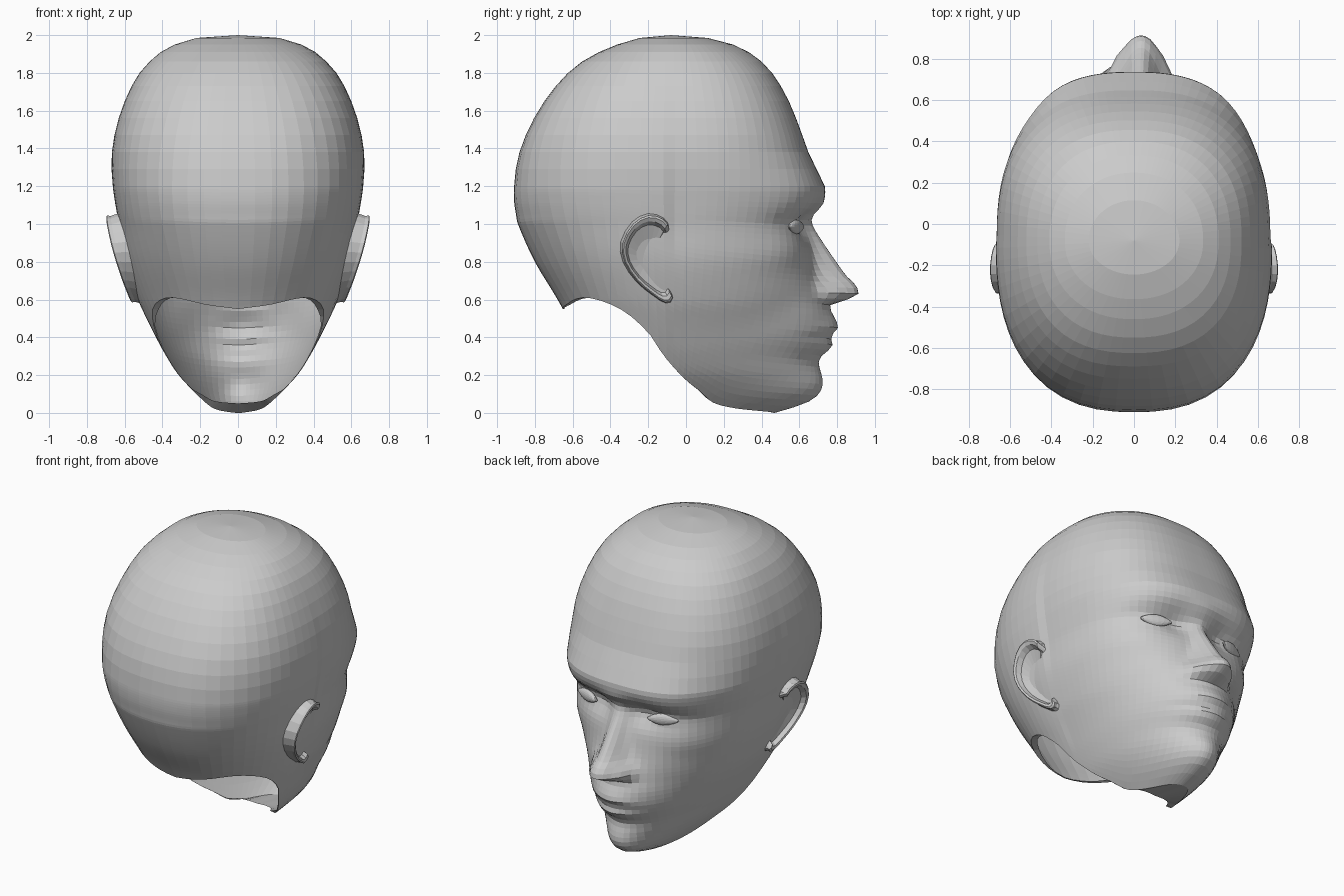
import bpy, bmesh
from math import sin, cos, pi, exp, atan2, hypot, radians

if "Cube" in bpy.data.objects:
    bpy.data.objects.remove(bpy.data.objects["Cube"])

CY = -0.08      # vertical axis of the skull sections
FX = 0.03       # the face sits slightly off centre


def sample(table, u):
    """Smooth (Hermite) lookup in rows of (key, values...)"""
    u = min(max(u, table[0][0]), table[-1][0])
    i = 0
    while i < len(table) - 2 and u > table[i + 1][0]:
        i += 1
    a, b = table[i], table[i + 1]
    p, q = table[max(i - 1, 0)], table[min(i + 2, len(table) - 1)]
    h = b[0] - a[0]
    t = (u - a[0]) / h
    out = []
    for k in range(1, len(a)):
        m0 = (b[k] - p[k]) / (b[0] - p[0]) * h
        m1 = (q[k] - a[k]) / (q[0] - a[0]) * h
        out.append((2*t**3 - 3*t*t + 1) * a[k] + (t**3 - 2*t*t + t) * m0
                   + (3*t*t - 2*t**3) * b[k] + (t**3 - t*t) * m1)
    return out


# horizontal sections: z, half width, front y, back y, squareness
SECTIONS = [
    (0.00, .13, .47, -.60, 2.0), (0.05, .175, .63, -.60, 2.1),
    (0.10, .225, .70, -.60, 2.1), (0.20, .315, .715, -.60, 2.0),
    (0.30, .38, .73, -.60, 1.95), (0.40, .435, .775, -.61, 1.95),
    (0.50, .485, .775, -.63, 2.0), (0.60, .53, .74, -.68, 2.05),
    (0.80, .595, .685, -.80, 2.15), (1.00, .63, .66, -.89, 2.35),
    (1.05, .64, .685, -.90, 2.4), (1.12, .652, .725, -.91, 2.45),
    (1.20, .663, .735, -.91, 2.5), (1.35, .67, .66, -.89, 2.5),
    (1.50, .648, .605, -.835, 2.55), (1.65, .60, .545, -.75, 2.5),
    (1.78, .535, .47, -.645, 2.45), (1.86, .468, .40, -.55, 2.35),
    (1.92, .395, .315, -.44, 2.2), (1.96, .31, .22, -.335, 2.1),
    (1.985, .22, .115, -.245, 2.0)]

# midline relief of nose, lips and chin: z, height, half width
RELIEF = [
    (0.08, 0, .12), (0.17, .012, .12), (0.28, -.022, .14), (0.35, .02, .14),
    (0.405, -.008, .17), (0.45, .025, .14), (0.52, .01, .10), (0.575, .02, .10),
    (0.615, .165, .105), (0.67, .185, .10), (0.72, .15, .082),
    (0.80, .11, .066), (0.90, .06, .055), (1.00, .012, .06), (1.05, -.005, .07),
    (1.10, .008, .1), (1.16, 0, .12)]

# edge of the open neck from under the chin round to the nape
NECK = [(0, .2, .05), (.11, .18, .06), (.17, .10, .085), (.32, 0, .18),
        (.42, -.12, .30), (.45, -.2, .42), (.42, -.33, .55), (.34, -.5, .61),
        (.15, -.62, .57), (0, -.65, .55)]
RIM = [(atan2(x, y - CY), hypot(x, y - CY), z) for x, y, z in NECK]


def bump(x, z, cx, cz, sx, sz):
    return exp(-((x - cx) / sx) ** 2 - ((z - cz) / sz) ** 2)


def radius(th, z):
    w, yf, yb, n = sample(SECTIONS, z)
    d = yf - CY if cos(th) > 0 else CY - yb
    if cos(th) > 0:
        n += .15 * exp(-((z - .95) / .3) ** 2)
    r = (abs(sin(th) / w) ** n + abs(cos(th) / d) ** n) ** (-1 / n)
    x = r * sin(th) - FX
    if cos(th) > 0:
        ax = abs(x)
        if RELIEF[0][0] < z < RELIEF[-1][0]:
            h, s = sample(RELIEF, z)
            r += h * exp(-(ax / s) ** 2.3)
        # eye sockets, eyelids, temples, cheekbones, hollow cheeks, nose wings
        r -= .05 * bump(ax, z, .17, 1.0, .11, .08)
        r -= .03 * bump(ax, z, .30, 1.0, .12, .06)
        r += .022 * bump(ax, z, .29, .985, .09, .04)
        r -= .018 * bump(ax, z, .57, 1.15, .12, .3)
        r += .015 * bump(ax, z, .40, .84, .12, .09)
        r -= .015 * bump(ax, z, .33, .52, .10, .12)
        r += .025 * bump(ax, z, .11, .635, .035, .04)
    return r


def make(name, bm):
    bmesh.ops.recalc_face_normals(bm, faces=bm.faces)
    me = bpy.data.meshes.new(name)
    bm.to_mesh(me)
    bm.free()
    ob = bpy.data.objects.new(name, me)
    bpy.context.collection.objects.link(ob)
    return ob


def loft(bm, rings, cap):
    """Join closed rings of points; finish on a cap point"""
    vs = [[bm.verts.new(p) for p in ring] for ring in rings]
    n = len(vs[0])
    for a, b in zip(vs, vs[1:]):
        for i in range(n):
            j = (i + 1) % n
            bm.faces.new((a[i], a[j], b[j], b[i]))
    tip = bm.verts.new(cap)
    for i in range(n):
        bm.faces.new((vs[-1][i], vs[-1][(i + 1) % n], tip))


# head shell: columns crowd towards the face, open at the neck
HALF = 40
half = [pi * (i / HALF) ** 1.4 for i in range(HALF + 1)]
angles = half + [-a for a in half[-2:0:-1]]
angles = [a + .037 * (1 - abs(a) / pi) ** 4 for a in angles]
levels = [1.2 * i / 40 for i in range(41)]
levels += [1.29, 1.38, 1.47, 1.56, 1.65, 1.73, 1.80, 1.86, 1.91, 1.95, 1.985]


def point(th, r, z):
    return (r * sin(th), CY + r * cos(th), z)


def wall_bottom(th):
    a = abs(th)
    return max(0, sample(RIM, a)[1] - .052 * max(0, 1 - a / radians(60)))


rim_ring = []
for th in angles:
    r, z = sample(RIM, abs(th))
    rim_ring.append(point(th, min(r, radius(th, wall_bottom(th)) * .985), z))
rings = [rim_ring]
for lv in levels:
    ring = []
    for th in angles:
        zw = wall_bottom(th)
        z = lv if lv >= 1.2 else zw + lv * (1.2 - zw) / 1.2
        ring.append(point(th, radius(th, z), z))
    rings.append(ring)
bm = bmesh.new()
loft(bm, rings, (0, -.08, 2.0))
make("head", bm)

# ears: outline in side view, lofted through rim and hollow
EAR = [(-.085, .96), (-.12, 1.025), (-.20, 1.045), (-.28, 1.0), (-.335, .9),
       (-.325, .8), (-.26, .7), (-.18, .63), (-.11, .585), (-.07, .61),
       (-.10, .72), (-.09, .84)]
closed = [(i, *EAR[i % len(EAR)]) for i in range(-1, len(EAR) + 2)]
outline = [sample(closed, i / 2) for i in range(2 * len(EAR))]
STEPS = [(1.12, -.11), (.99, -.02), (1, 0), (.95, .006), (.86, 0),
         (.78, -.03), (.45, -.045)]


def ear_point(side, y, z, k, dx):
    # the front edge sinks into the cheek
    sink = .9 * max(0, y + .16) if .64 < z < .97 else 0
    y, z = -.2 + (y + .2) * k, .82 + (z - .82) * k
    x = .562 + .27 * (z - .6) + .1 * (-.08 - y) + dx - sink
    return (side * x, y, z)


for side, name in ((-1, "left_ear"), (1, "right_ear")):
    bm = bmesh.new()
    loft(bm, [[ear_point(side, y, z, k, dx) for y, z in outline]
              for k, dx in STEPS], ear_point(side, -.2, .82, 0, -.045))
    make(name, bm)

# almond-shaped eyes set into the sockets
for side, name in ((-1, "left_eye"), (1, "right_eye")):
    cx = FX + side * .285
    th = atan2(cx, .67)
    y = CY + radius(th, .985) * cos(th)
    bm = bmesh.new()
    bmesh.ops.create_uvsphere(bm, u_segments=16, v_segments=10, radius=1)
    for v in bm.verts:
        lid = .038 * (1 - .5 * v.co.x ** 2)
        v.co = (cx + .095 * v.co.x,
                y + .024 * v.co.y - side * .035 * v.co.x,
                .985 + lid * v.co.z)
    make(name, bm)
